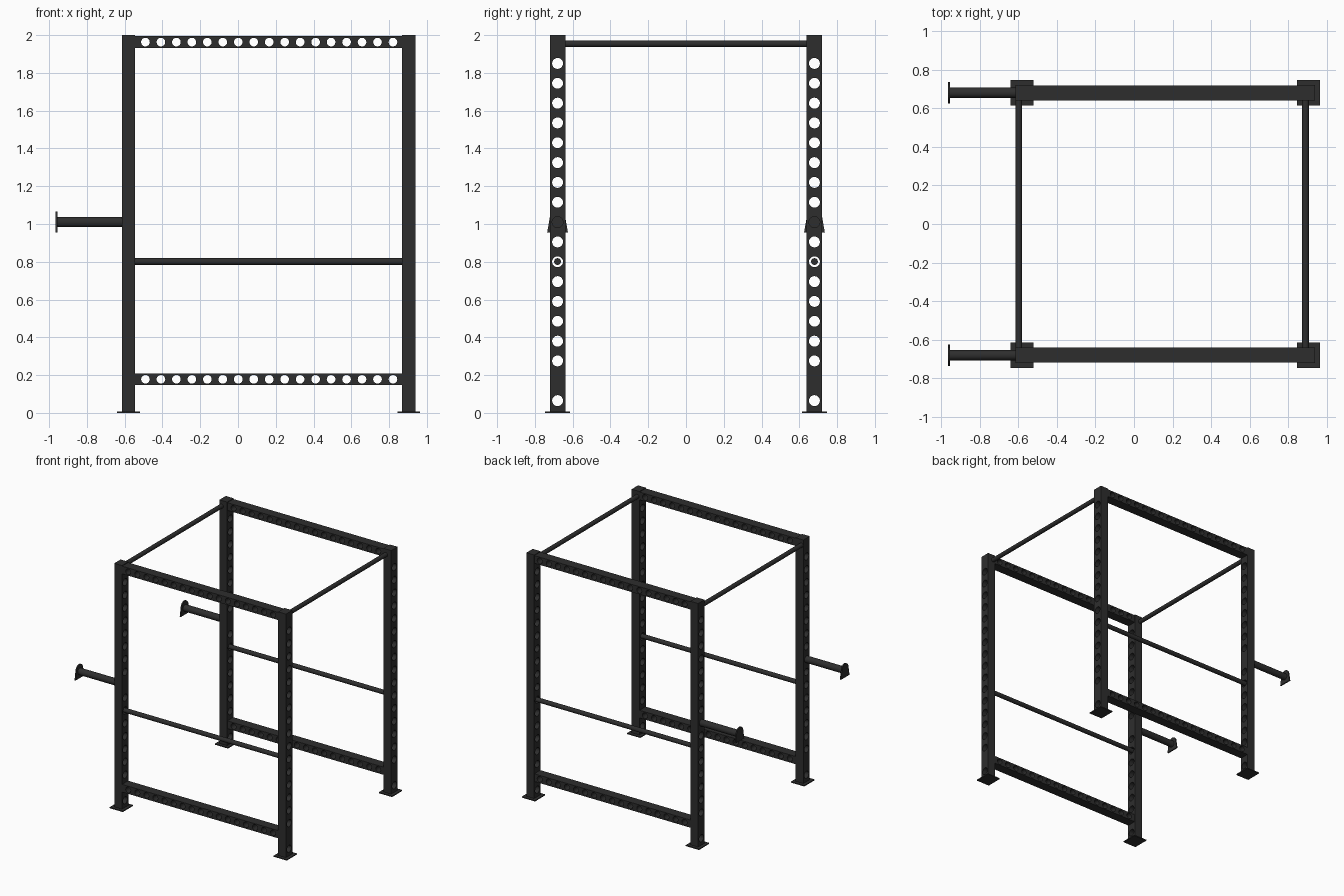
import bpy, bmesh, math
from mathutils import Matrix, Vector

if "Cube" in bpy.data.objects:
    bpy.data.objects.remove(bpy.data.objects["Cube"])

steel = bpy.data.materials.new("black_steel")
steel.diffuse_color = (0.027, 0.027, 0.027, 1)
steel.use_nodes = True
steel.node_tree.nodes["Principled BSDF"].inputs["Base Color"].default_value = steel.diffuse_color

XL, XR, Y = -0.58, 0.904, 0.68      # upright centres
UW, UD = 0.07, 0.082                # upright width (x) and depth (y)


def finish(bm, name, smooth=False):
    bmesh.ops.recalc_face_normals(bm, faces=bm.faces)
    me = bpy.data.meshes.new(name)
    bm.to_mesh(me)
    bm.free()
    me.materials.append(steel)
    ob = bpy.data.objects.new(name, me)
    bpy.context.collection.objects.link(ob)
    if smooth:
        for o in bpy.context.selected_objects:
            o.select_set(False)
        ob.select_set(True)
        bpy.context.view_layer.objects.active = ob
        bpy.ops.object.shade_smooth_by_angle(angle=math.radians(40))
    return ob


def box(name, centre, size):
    bm = bmesh.new()
    m = Matrix.Translation(centre) @ Matrix.Diagonal((*size, 1))
    bmesh.ops.create_cube(bm, size=1, matrix=m)
    return finish(bm, name)


def add_rod(bm, a, b, r, seg=24):
    a, b = Vector(a), Vector(b)
    d = b - a
    rot = d.to_track_quat('Z', 'Y').to_matrix().to_4x4()
    bmesh.ops.create_cone(bm, cap_ends=True, segments=seg, radius1=r, radius2=r,
                          depth=d.length, matrix=Matrix.Translation((a + b) / 2) @ rot)


def rod(name, a, b, r):
    bm = bmesh.new()
    add_rod(bm, a, b, r)
    return finish(bm, name, True)


def drill(ob, centres, direction, r):
    """Cut a row of round holes through a box."""
    bm = bmesh.new()
    d = Vector(direction) * 0.1
    for c in centres:
        add_rod(bm, Vector(c) - d, Vector(c) + d, r, 20)
    cutter = finish(bm, "hole_cutter")
    cutter.hide_render = True
    mod = ob.modifiers.new("holes", 'BOOLEAN')
    mod.operation = 'DIFFERENCE'
    mod.solver = 'EXACT'
    mod.object = cutter
    dg = bpy.context.evaluated_depsgraph_get()
    me = bpy.data.meshes.new_from_object(ob.evaluated_get(dg))
    ob.modifiers.clear()
    ob.data = me
    bpy.data.objects.remove(cutter)


# hole heights; the rows level with the cross beams stay closed
heights = [0.065] + [0.275 + 0.105 * i for i in range(16)]
beam_x = [-0.49 + 0.0819 * i for i in range(17)]
x0, x1 = XL + UW / 2, XR - UW / 2

for side, y in (("front", -Y), ("back", Y)):
    # uprights with feet
    for end, x in (("left", XL), ("right", XR)):
        post = box(f"{side}_{end}_upright", (x, y, 1.0), (UW, UD, 2.0))
        zs = [z for z in heights if not (end == "left" and abs(z - 1.01) < 0.01)]
        drill(post, [(x, y, z) for z in zs], (1, 0, 0), 0.029)
        box(f"{side}_{end}_foot", (x, y, 0.004), (0.12, 0.132, 0.008))

    # drilled top and bottom beams
    for level, z in (("top", 1.963), ("bottom", 0.178)):
        beam = box(f"{side}_{level}_beam", ((x0 + x1) / 2, y, z), (x1 - x0, 0.078, 0.063))
        drill(beam, [(x, y, z) for x in beam_x], (0, 1, 0), 0.023)

    # safety bar
    rod(f"{side}_safety_bar", (XL, y, 0.801), (XR, y, 0.801), 0.018)

    # weight storage peg
    rod(f"{side}_weight_peg", (-0.957, y, 1.01), (x0 - 0.03, y, 1.01), 0.027)

    # flared end plate of the peg
    bm = bmesh.new()
    pts = [(-0.055, -0.055), (0.055, -0.055)]
    pts += [(0.043 * math.cos(math.pi * i / 12), 0.014 + 0.043 * math.sin(math.pi * i / 12))
            for i in range(13)]
    face = bm.faces.new([bm.verts.new((-0.965, y + p, 1.01 + q)) for p, q in pts])
    ext = bmesh.ops.extrude_face_region(bm, geom=[face])
    bmesh.ops.translate(bm, vec=(0.01, 0, 0),
                        verts=[v for v in ext["geom"] if isinstance(v, bmesh.types.BMVert)])
    finish(bm, f"{side}_peg_end_plate")

# pull-up bars
for end, x in (("left", -0.597), ("right", 0.889)):
    rod(f"{end}_pull_up_bar", (x, -Y, 1.954), (x, Y, 1.954), 0.0175)
